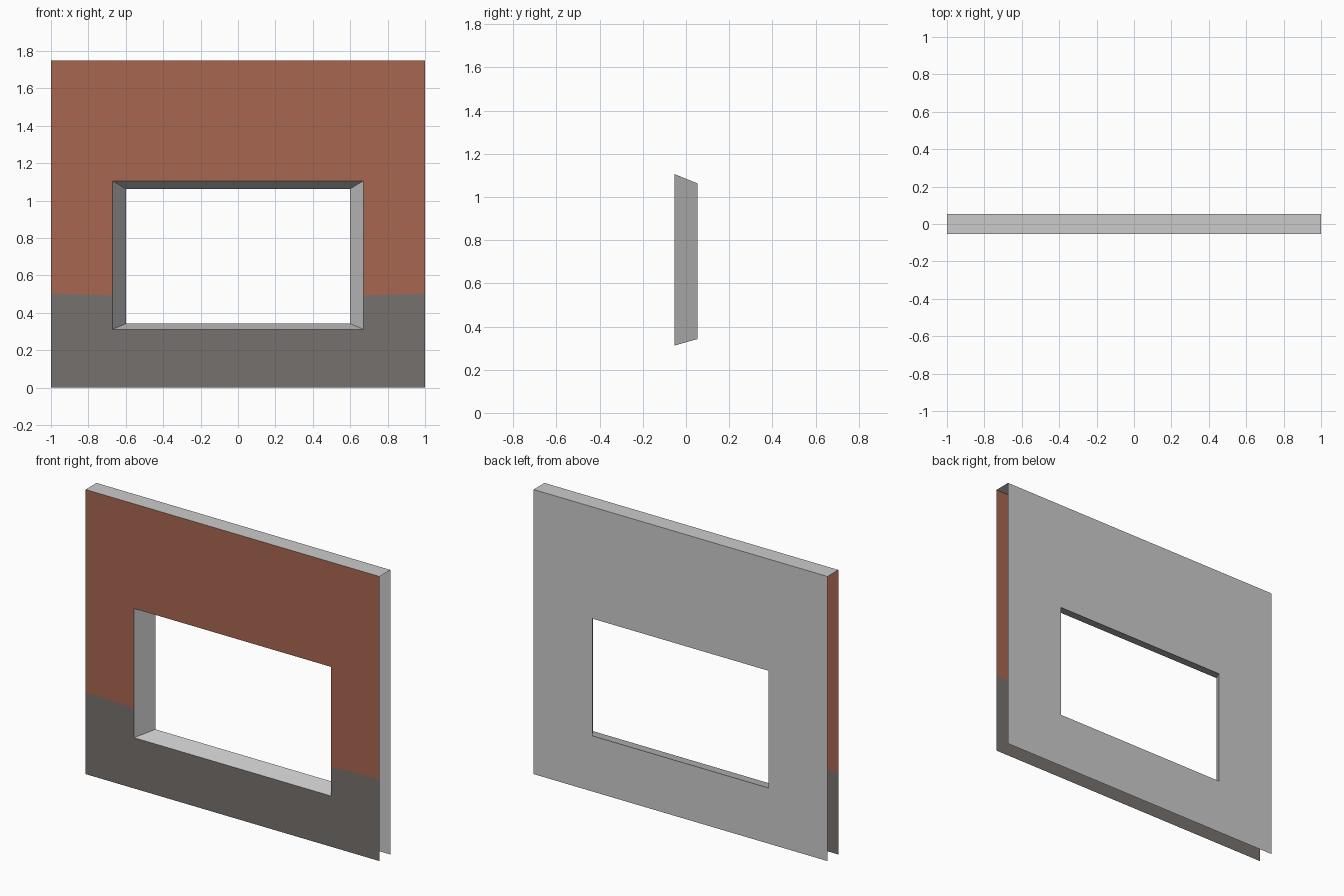
import bpy, bmesh

if "Cube" in bpy.data.objects:
    bpy.data.objects.remove(bpy.data.objects["Cube"])

# Main dimensions
W, H, D = 1.0, 1.75, 0.053            # half width, height, half depth
FX, FZ0, FZ1 = 0.67, 0.312, 1.106     # opening in the front skin
BX, BZ0, BZ1 = 0.60, 0.342, 1.063     # smaller opening in the back skin
SEAM_OUT, SEAM_IN = 0.503, 0.493      # colour boundary at edge / at opening


def material(name, rgb):
    m = bpy.data.materials.new(name)
    m.diffuse_color = (*rgb, 1)
    m.use_nodes = True
    m.node_tree.nodes["Principled BSDF"].inputs["Base Color"].default_value = m.diffuse_color
    return m


BRICK = material("brick red", (0.39, 0.135, 0.079))
STONE = material("dark stone", (0.180, 0.164, 0.153))
PLASTER = material("light plaster", (0.60, 0.60, 0.60))


def part(name, faces, mats):
    """Faces are (points, material index) pairs, merged at shared corners."""
    bm = bmesh.new()
    for pts, mi in faces:
        bm.faces.new([bm.verts.new(p) for p in pts]).material_index = mi
    bmesh.ops.remove_doubles(bm, verts=bm.verts, dist=1e-5)
    me = bpy.data.meshes.new(name)
    bm.to_mesh(me)
    bm.free()
    for m in mats:
        me.materials.append(m)
    ob = bpy.data.objects.new(name, me)
    bpy.context.collection.objects.link(ob)


def rect(x, z0, z1, y):
    return [(-x, y, z0), (x, y, z0), (x, y, z1), (-x, y, z1)]


def ring(a, b):
    """Four quads joining two rectangular loops."""
    return [[a[i], a[(i + 1) % 4], b[(i + 1) % 4], b[i]] for i in range(4)]


front_hole = rect(FX, FZ0, FZ1, -D)
back_hole = rect(BX, BZ0, BZ1, D)

# Front skin: ring around the opening, side panels split at the seam
bottom, right, top, left = ring(rect(W, 0, H, -D), front_hole)
faces = [(bottom, 1), (top, 0)]
for s in (-1, 1):
    o, i = (s * W, -D, SEAM_OUT), (s * FX, -D, SEAM_IN)
    lower = [(s * W, -D, 0), o, i, (s * FX, -D, FZ0)]
    upper = [o, (s * W, -D, H), (s * FX, -D, FZ1), i]
    for quad, mi in ((lower, 1), (upper, 0)):
        faces.append((quad if s > 0 else quad[::-1], mi))
part("front_wall", faces, [BRICK, STONE])

# Back skin, facing +y
part("back_wall", [(q[::-1], 0) for q in ring(rect(W, 0, H, D), back_hole)], [PLASTER])

# Tapered lining of the window opening
part("window_reveal", [(q, 0) for q in ring(front_hole, back_hole)], [PLASTER])

# Top cap; the sides and underside stay open
part("top_cap", [([(-W, -D, H), (W, -D, H), (W, D, H), (-W, D, H)], 0)], [PLASTER])
